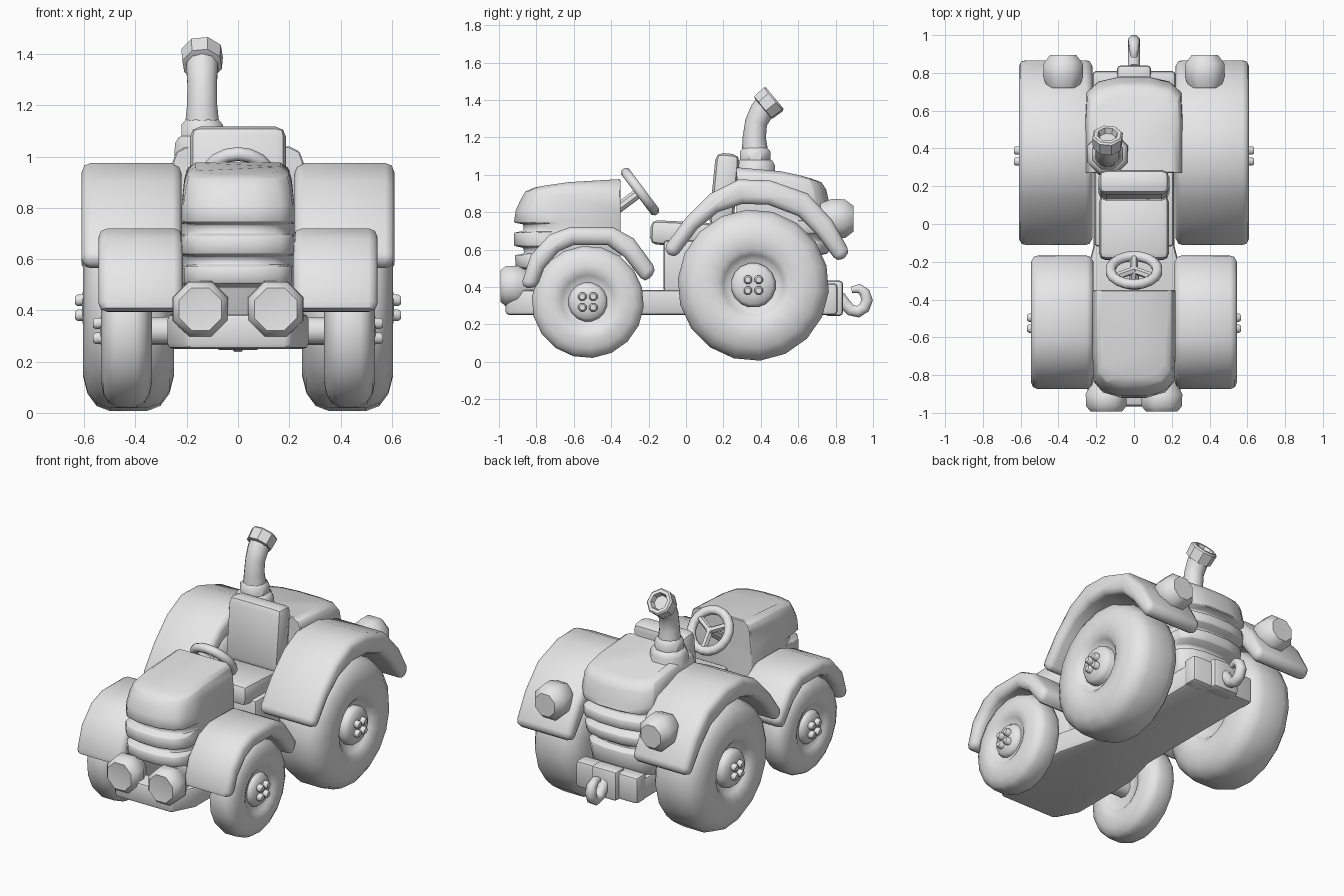
import bpy, bmesh, math
from mathutils import Vector, Matrix

cube = bpy.data.objects.get("Cube")
if cube:
    bpy.data.objects.remove(cube)

grey = bpy.data.materials.new("plain grey")
grey.use_nodes = True
grey.diffuse_color = (0.8, 0.8, 0.8, 1)
grey.node_tree.nodes["Principled BSDF"].inputs["Base Color"].default_value = (0.8, 0.8, 0.8, 1)


def finish(name, bm, bevel=0, mirror=False, angle=40, segments=2):
    """Round the hard edges, then turn the mesh into a smooth shaded object."""
    bmesh.ops.recalc_face_normals(bm, faces=bm.faces[:])
    if bevel:
        hard = [e for e in bm.edges if e.calc_face_angle(0) > 0.7]
        bmesh.ops.bevel(bm, geom=hard, offset=bevel, segments=segments, profile=0.5,
                        affect='EDGES', clamp_overlap=True)
    mesh = bpy.data.meshes.new(name)
    bm.to_mesh(mesh)
    bm.free()
    mesh.materials.append(grey)
    ob = bpy.data.objects.new(name, mesh)
    bpy.context.collection.objects.link(ob)
    bpy.ops.object.select_all(action='DESELECT')
    ob.select_set(True)
    bpy.context.view_layer.objects.active = ob
    bpy.ops.object.shade_smooth_by_angle(angle=math.radians(angle))
    if mirror:
        ob.modifiers.new("Mirror", 'MIRROR').use_mirror_merge = False
    return ob


def loft(rings, closed=False):
    """Skin a list of equal-length point rings."""
    bm = bmesh.new()
    vs = [[bm.verts.new(p) for p in ring] for ring in rings]
    n = len(vs[0])
    pairs = list(zip(vs, vs[1:])) + ([(vs[-1], vs[0])] if closed else [])
    for a, b in pairs:
        for i in range(n):
            j = (i + 1) % n
            bm.faces.new((a[i], a[j], b[j], b[i]))
    if not closed:
        bm.faces.new(vs[0])
        bm.faces.new(vs[-1])
    return bm


def circle(centre, u, v, r, n):
    turn = [(i + 0.5) * math.tau / n for i in range(n)]
    return [centre + (u * math.cos(t) + v * math.sin(t)) * r for t in turn]


def lathe(name, centre, axis, profile, n, **kw):
    """Revolve (height, radius) pairs about an axis."""
    axis, centre = Vector(axis).normalized(), Vector(centre)
    u = axis.orthogonal().normalized()
    v = axis.cross(u)
    return finish(name, loft([circle(centre + axis * h, u, v, r, n) for h, r in profile]), **kw)


def tube(name, pts, radii, normal, n=8, closed=False, **kw):
    """Sweep a circle along a flat path that lies square to the normal."""
    pts, normal = [Vector(p) for p in pts], Vector(normal).normalized()
    rings, last = [], len(pts) - 1
    for i, p in enumerate(pts):
        ahead = pts[(i + 1) % len(pts)] if closed else pts[min(i + 1, last)]
        behind = pts[i - 1] if closed else pts[max(i - 1, 0)]
        side = normal.cross((ahead - behind).normalized())
        rings.append(circle(p, normal, side, radii[i % len(radii)], n))
    return finish(name, loft(rings, closed), **kw)


def box(name, loc, size, bevel, tilt=0, **kw):
    bm = bmesh.new()
    m = Matrix.Translation(loc) @ Matrix.Rotation(tilt, 4, 'X') @ Matrix.Diagonal((*size, 1))
    bmesh.ops.create_cube(bm, size=1, matrix=m)
    return finish(name, bm, bevel, **kw)


def cowl(name, start, way, levels, slope):
    """Bulging body stacked from (height, half width, length, groove depth) levels."""
    half = [(1, 0), (1, 0.6), (0.97, 0.85), (0.75, 0.95), (0.3, 1)]
    plan = half + [(-x, d) for x, d in reversed(half)]
    rings = []
    for z, w, length, groove in levels:
        ring = []
        for x, d in plan:
            cut = groove if d > 0.7 else 0
            drop = slope * d * d if z > 0.88 else 0
            ring.append((x * (w - cut * 0.5), start + way * (length * d - cut), z - drop))
        rings.append(ring)
    return finish(name, loft(rings), 0.012, angle=45, segments=1)


def wheel(name, y, z, r, x_in, x_out, hub):
    """Fat tyre with a dish on both sides, a domed hub and four bolts."""
    w = x_out - x_in
    side = [(0.16, hub * 0.6), (0.16, hub * 1.15), (0.08, hub * 1.35), (0.015, hub * 1.6),
            (0, r * 0.66), (0.05, r * 0.83), (0.15, r * 0.95), (0.3, r)]
    profile = [(x_in + w * h, q) for h, q in side] + [(x_out - w * h, q) for h, q in reversed(side)]
    lathe(name + "_tyre", (0, y, z), (1, 0, 0), profile, 18, mirror=True, angle=60)
    face = x_out + 0.003
    lathe(name + "_hub", (0, y, z), (1, 0, 0),
          [(x_in + w * 0.5, hub), (face - 0.03, hub), (face - 0.008, hub * 0.85), (face, hub * 0.4)],
          16, mirror=True, angle=50)
    for i in (-1, 1):
        for j in (-1, 1):
            lathe(name + "_bolt", (face, y + i * 0.029, z + j * 0.029), (1, 0, 0),
                  [(-0.03, 0.024), (0.018, 0.024), (0.028, 0.016)], 8, mirror=True)
    lathe(name + "_axle", (0, y, z), (1, 0, 0), [(-x_in - 0.1, 0.055), (x_in + 0.1, 0.055)], 10)


def fender(name, outer, inner, x0, x1):
    outline = outer + inner[::-1]
    bm = loft([[(x, y, z) for y, z in outline] for x in (x0, x1)])
    finish(name, bm, 0.035, mirror=True, angle=50)


# Wheels
wheel("front_wheel", -0.525, 0.32, 0.30, 0.335, 0.535, 0.105)
wheel("rear_wheel", 0.36, 0.41, 0.405, 0.25, 0.605, 0.12)

# Fenders
fender("front_fender",
       [(-0.885, 0.40), (-0.83, 0.57), (-0.73, 0.68), (-0.62, 0.72), (-0.39, 0.72), (-0.28, 0.66), (-0.155, 0.49)],
       [(-0.80, 0.39), (-0.76, 0.50), (-0.68, 0.59), (-0.6, 0.625), (-0.42, 0.625), (-0.33, 0.56), (-0.22, 0.42)],
       0.215, 0.545)
fender("rear_fender",
       [(-0.125, 0.60), (0.0, 0.77), (0.13, 0.90), (0.28, 0.975), (0.45, 0.97), (0.65, 0.9), (0.78, 0.76), (0.88, 0.58)],
       [(-0.06, 0.55), (0.06, 0.71), (0.17, 0.80), (0.3, 0.845), (0.44, 0.84), (0.6, 0.78), (0.7, 0.68), (0.81, 0.53)],
       0.22, 0.61)

# Chassis with bumpers and hitch
half = [(0.2, -0.965), (0.275, -0.82), (0.275, -0.35), (0.215, -0.12), (0.215, 0.79)]
plan = half + [(-x, y) for x, y in reversed(half)]
finish("chassis", loft([[(x, y, z) for x, y in plan] for z in (0.25, 0.385)]), 0.02)
box("rear_bumper", (0, 0.76, 0.335), (0.44, 0.1, 0.17), 0.02)
box("hitch_block", (0, 0.79, 0.34), (0.18, 0.1, 0.19), 0.02)
tube("tow_hook",
     [(0, 0.82, 0.35), (0, 0.85, 0.31), (0, 0.88, 0.277), (0, 0.92, 0.268), (0, 0.953, 0.29),
      (0, 0.968, 0.33), (0, 0.955, 0.37), (0, 0.925, 0.393), (0, 0.885, 0.385)],
     [0.034] * 6 + [0.031, 0.027, 0.018], (1, 0, 0), angle=60)

# Hood with slatted grille
cowl("hood", -0.35, -1, [
    (0.37, 0.20, 0.53, 0.03), (0.49, 0.21, 0.55, 0.05), (0.505, 0.215, 0.56, 0), (0.57, 0.215, 0.565, 0),
    (0.58, 0.215, 0.565, 0.05), (0.61, 0.22, 0.57, 0.05), (0.62, 0.22, 0.57, 0), (0.69, 0.22, 0.57, 0),
    (0.70, 0.22, 0.57, 0.05), (0.735, 0.22, 0.57, 0.05), (0.745, 0.22, 0.57, 0), (0.81, 0.22, 0.56, 0),
    (0.91, 0.21, 0.535, 0), (0.955, 0.198, 0.51, 0), (0.977, 0.165, 0.46, 0)], 0.045)

# Rear engine cover with slatted grille
cowl("engine_cover", 0.27, 1, [
    (0.37, 0.215, 0.44, 0), (0.52, 0.23, 0.47, 0), (0.535, 0.23, 0.47, 0.05), (0.565, 0.235, 0.48, 0.05),
    (0.58, 0.235, 0.49, 0), (0.64, 0.24, 0.5, 0), (0.65, 0.24, 0.5, 0.05), (0.68, 0.24, 0.5, 0.05),
    (0.69, 0.245, 0.51, 0), (0.75, 0.25, 0.51, 0), (0.76, 0.25, 0.51, 0.05), (0.79, 0.25, 0.51, 0.05),
    (0.80, 0.25, 0.51, 0), (0.89, 0.26, 0.5, 0), (0.98, 0.255, 0.48, 0), (1.02, 0.24, 0.455, 0),
    (1.04, 0.2, 0.4, 0)], 0.06)

# Seat
box("seat_pedestal", (0, 0.1, 0.51), (0.42, 0.44, 0.28), 0.02)
box("seat_cushion", (0, -0.02, 0.685), (0.37, 0.34, 0.13), 0.035, tilt=-0.05)
box("seat_back", (0, 0.205, 0.915), (0.375, 0.13, 0.4), 0.04, tilt=-0.1)

# Steering wheel
centre, facing = Vector((0, -0.245, 0.91)), Vector((0, 0.8, 0.6))
across, down = Vector((1, 0, 0)), Vector((0, 0.6, -0.8))
tube("steering_rim", circle(centre, across, down, 0.125, 18), [0.028], facing, closed=True, angle=60)
for i in range(3):
    a = math.pi / 2 + i * math.tau / 3
    tip = centre + (across * math.cos(a) + down * math.sin(a)) * 0.12
    tube("steering_spoke", [centre, tip], [0.02], facing, n=6)
lathe("steering_column", centre, facing, [(-0.2, 0.028), (0, 0.028), (0.015, 0.02)], 8)

# Exhaust
lathe("exhaust_base", (-0.14, 0.37, 0), (0, 0, 1),
      [(0.9, 0.12), (1.05, 0.115), (1.075, 0.1), (1.08, 0.088), (1.125, 0.088), (1.145, 0.068)], 8, angle=45)
tube("exhaust_pipe", [(-0.14, y, z) for y, z in [(0.37, 1.1), (0.365, 1.2), (0.375, 1.28), (0.405, 1.34), (0.44, 1.38)]],
     [0.073, 0.062, 0.06, 0.064, 0.066], (1, 0, 0), n=10, angle=60)
lathe("exhaust_mouth", (-0.14, 0.475, 1.41), (0, 0.77, 0.63),
      [(-0.085, 0.06), (-0.08, 0.08), (-0.01, 0.084), (0, 0.075), (0, 0.055), (-0.03, 0.045)], 8)

# Lamps
lathe("headlight", (0.147, -0.84, 0.405), (0, -1, 0),
      [(-0.06, 0.08), (0.03, 0.1), (0.06, 0.118), (0.125, 0.115), (0.153, 0.09), (0.15, 0.07)],
      8, mirror=True, angle=45)
lathe("tail_light", (0.375, 0.72, 0.765), (0, 1, 0),
      [(0, 0.09), (0.06, 0.115), (0.13, 0.112), (0.175, 0.075)], 8, mirror=True, angle=45)
